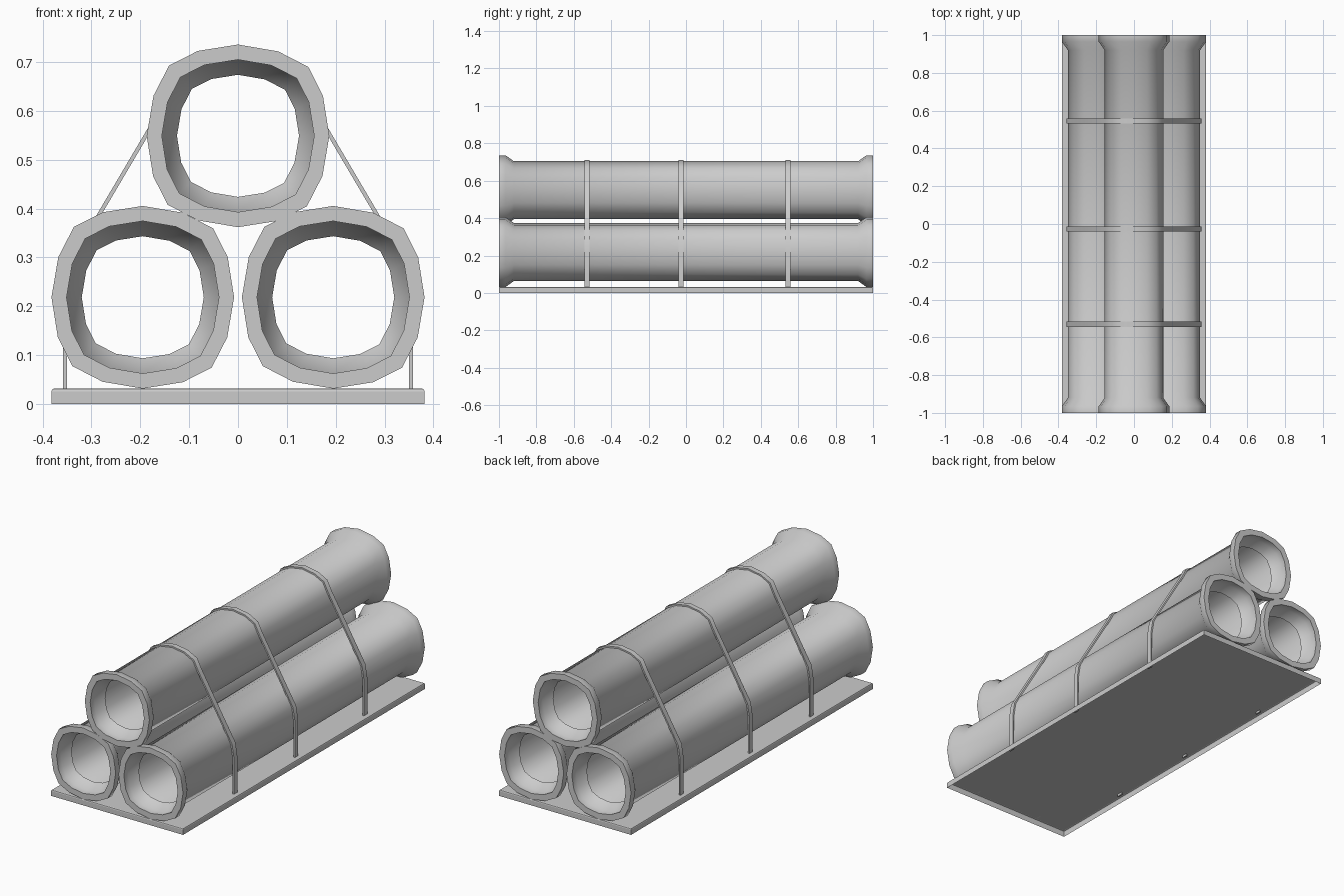
import bpy, bmesh, math

cube = bpy.data.objects.get("Cube")
if cube:
    bpy.data.objects.remove(cube, do_unlink=True)

COLOUR = (0.6, 0.6, 0.6, 1)
grey = bpy.data.materials.new("concrete_grey")
grey.use_nodes = True
grey.diffuse_color = COLOUR
grey.node_tree.nodes["Principled BSDF"].inputs["Base Color"].default_value = COLOUR

# Slightly squared 16-sided section: one quarter, turned four times
QUARTER = [(1, 0), (0.93, 0.44), (0.77, 0.755), (0.44, 0.925)]
SECTION = []
for turn in range(4):
    for x, z in QUARTER:
        for _ in range(turn):
            x, z = -z, x
        SECTION.append((x, z))

LOW_X, LOW_Z, TOP_Z = 0.195, 0.2185, 0.549


def finish(name, bm, smooth=False):
    bmesh.ops.recalc_face_normals(bm, faces=bm.faces)
    mesh = bpy.data.meshes.new(name)
    bm.to_mesh(mesh)
    bm.free()
    mesh.materials.append(grey)
    obj = bpy.data.objects.new(name, mesh)
    bpy.context.collection.objects.link(obj)
    if smooth:
        bpy.ops.object.select_all(action='DESELECT')
        obj.select_set(True)
        bpy.context.view_layer.objects.active = obj
        bpy.ops.object.shade_smooth_by_angle(angle=math.radians(40))


def pipe(name, cx, cz):
    # Thin tube with flared collars; each mouth turns in to a narrower lip
    half = [(-0.92, 0.125), (-0.965, 0.156), (-1, 0.156),
            (-1, 0.187), (-0.965, 0.187), (-0.92, 0.155)]
    wall = half + [(-y, r) for y, r in reversed(half)]
    bm = bmesh.new()
    rings = [[bm.verts.new((cx + r * u, y, cz + r * v)) for u, v in SECTION]
             for y, r in wall]
    n = len(SECTION)
    for a, b in zip(rings, rings[1:]):
        for j in range(n):
            k = (j + 1) % n
            bm.faces.new((a[j], a[k], b[k], b[j]))
    finish(name, bm, smooth=True)


def strap_path(r):
    # Up from the pallet, round a lower pipe, over the top pipe and back down
    side = [(LOW_X + r, 0.02)]
    side += [(LOW_X + r * u, LOW_Z + r * v) for u, v in SECTION[:2]]
    side += [(r * u, TOP_Z + r * v) for u, v in SECTION[1:4]]
    return side + [(0, TOP_Z + r)] + [(-x, z) for x, z in reversed(side)]


def strap(name, y, width):
    bm = bmesh.new()
    loops = []
    for inner, outer in zip(strap_path(0.155), strap_path(0.163)):
        corners = [(inner, -1), (outer, -1), (outer, 1), (inner, 1)]
        loops.append([bm.verts.new((p[0], y + s * width / 2, p[1])) for p, s in corners])
    for a, b in zip(loops, loops[1:]):
        for j in range(4):
            k = (j + 1) % 4
            bm.faces.new((a[j], a[k], b[k], b[j]))
    bm.faces.new(loops[0])
    bm.faces.new(loops[-1])
    finish(name, bm, smooth=True)


# Pallet tray: softened top edges, open underneath
bm = bmesh.new()
bmesh.ops.create_cube(bm, size=1)
for v in bm.verts:
    v.co = (v.co.x * 0.764, v.co.y * 2, (v.co.z + 0.5) * 0.032)
top_edges = [e for e in bm.edges if all(v.co.z > 0.03 for v in e.verts)]
bmesh.ops.bevel(bm, geom=top_edges, offset=0.006, segments=2, profile=0.5, affect='EDGES')
underside = [f for f in bm.faces if f.calc_center_median().z < 0.001]
bmesh.ops.delete(bm, geom=underside, context='FACES')
finish("pallet_tray", bm)

# Stacked pipes
pipe("lower_right_pipe", -LOW_X, LOW_Z)
pipe("lower_left_pipe", LOW_X, LOW_Z)
pipe("top_pipe", 0, TOP_Z)

# Tie-down straps
for name, y, width in (("front_strap", -0.53, 0.028), ("middle_strap", -0.027, 0.026),
                       ("back_strap", 0.545, 0.028)):
    strap(name, y, width)
